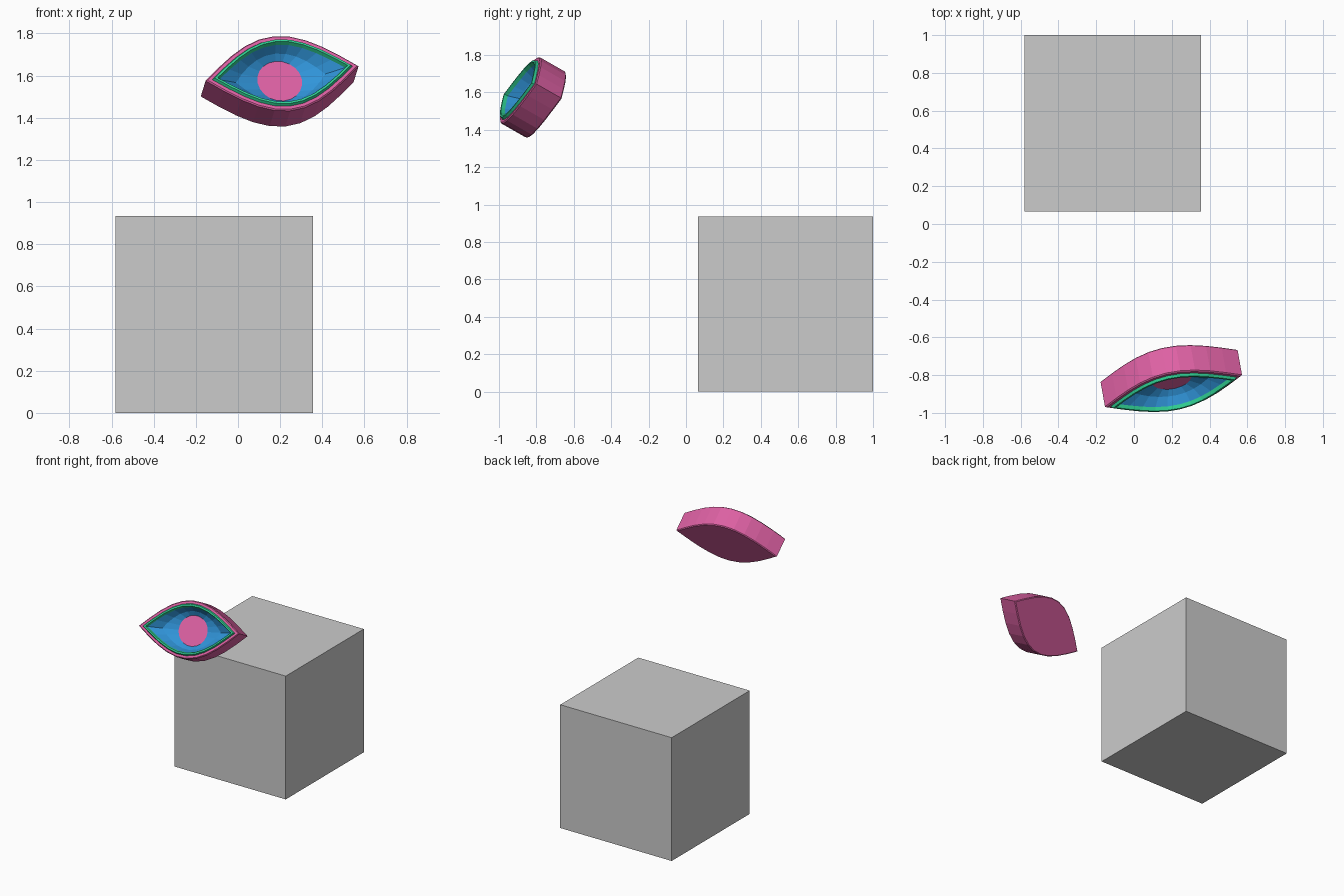
import bpy
import bmesh
from math import pi, cos, sin
from mathutils import Matrix, Vector

if "Cube" in bpy.data.objects:
    bpy.data.objects.remove(bpy.data.objects["Cube"])

SEG = 10            # segments per eyelid arc
N = SEG * 2

# local frame of the tilted eye: u along the length, n out of the front
n = Vector((0.153, -0.859, 0.49)).normalized()
u = Vector((0.968, 0.235, 0.087))
u = (u - n * u.dot(n)).normalized()
v = n.cross(u)
FRAME = Matrix((u, v, n)).transposed().to_4x4()
FRAME.translation = (0.21, -0.888, 1.6125)


def material(name, rgb):
    m = bpy.data.materials.new(name)
    m.diffuse_color = (*rgb, 1)
    m.use_nodes = True
    m.node_tree.nodes["Principled BSDF"].inputs["Base Color"].default_value = m.diffuse_color
    return m


def lens(inset, z):
    """Almond outline, counter-clockwise from the right tip."""
    w, h = 0.374 - 1.4 * inset, 0.204 - inset
    pts = []
    for i in range(N):
        side = 1 if i < SEG else -1
        t = (i % SEG) / SEG * 2 - 1
        pts.append(Vector((-side * t * w, side * h * cos(t * pi / 2), z)))
    return pts


def circle(r, z):
    return [Vector((r * cos(2 * pi * i / N), r * sin(2 * pi * i / N), z)) for i in range(N)]


def loft(name, rings, mat, caps=False):
    bm = bmesh.new()
    vs = [[bm.verts.new(p) for p in ring] for ring in rings]
    for a, b in zip(vs, vs[1:]):
        for i in range(N):
            j = (i + 1) % N
            bm.faces.new((a[i], a[j], b[j], b[i]))
    if caps:
        bm.faces.new(vs[0][::-1])
        bm.faces.new(vs[-1])
    me = bpy.data.meshes.new(name)
    bm.to_mesh(me)
    bm.free()
    ob = bpy.data.objects.new(name, me)
    bpy.context.collection.objects.link(ob)
    ob.matrix_world = FRAME
    me.materials.append(mat)
    return ob


# base cube
bpy.ops.mesh.primitive_cube_add(size=0.935, location=(-0.1125, 0.5325, 0.4675))
bpy.context.object.name = "base_cube"

pink = material("pink", (0.73, 0.12, 0.37))
green = material("green", (0.03, 0.65, 0.30))
blue = material("blue", (0.03, 0.30, 0.70))

# outer shell with a pocket; the pocket floor shows as the pupil
loft("outer_shell", [lens(0.006, -0.163), lens(0, -0.157), lens(0, -0.006),
                     lens(0.006, 0), lens(0.032, 0), lens(0.032, -0.08)], pink, True)

# raised bevelled trim around the opening
loft("trim_ring", [lens(0.022, 0), lens(0.029, 0.014), lens(0.040, 0.014),
                   lens(0.047, -0.006)], green)

# concave bowl from the almond opening down to the round pupil
edge, pupil = lens(0.047, -0.006), circle(0.108, -0.079)
middle = [a.lerp(b, 0.45) for a, b in zip(edge, pupil)]
for p in middle:
    p.z = -0.052
loft("iris_bowl", [edge, middle, pupil], blue)
